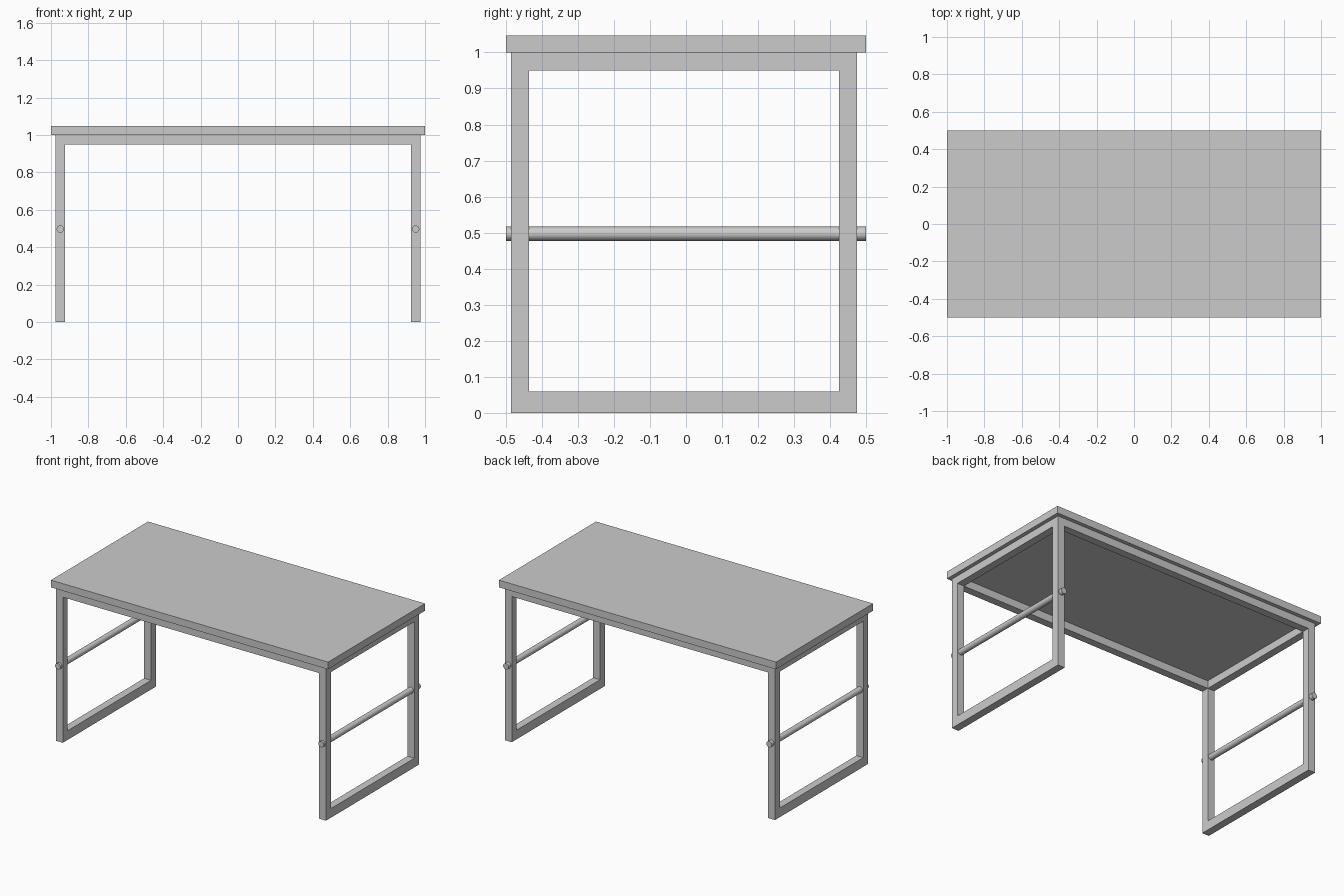
import bpy
import bmesh
from math import radians
from mathutils import Matrix, Vector

default = bpy.data.objects.get("Cube")
if default:
    bpy.data.objects.remove(default)

GREY = (0.6, 0.6, 0.6, 1)
grey = bpy.data.materials.new("light grey")
grey.use_nodes = True
grey.diffuse_color = GREY
grey.node_tree.nodes["Principled BSDF"].inputs["Base Color"].default_value = GREY

# Shared dimensions
FRAME_X, TUBE = 0.95, 0.05
FRONT, BACK = -0.485, 0.475
FRAME_TOP, TABLE_TOP = 1.0, 1.047


def finish(name, bm):
    bmesh.ops.recalc_face_normals(bm, faces=bm.faces)
    mesh = bpy.data.meshes.new(name)
    bm.to_mesh(mesh)
    bm.free()
    mesh.materials.append(grey)
    obj = bpy.data.objects.new(name, mesh)
    bpy.context.collection.objects.link(obj)
    return obj


def box(name, low, high):
    low, high = Vector(low), Vector(high)
    bm = bmesh.new()
    bmesh.ops.create_cube(bm, size=1)
    bmesh.ops.scale(bm, vec=high - low, verts=bm.verts)
    bmesh.ops.translate(bm, vec=(low + high) / 2, verts=bm.verts)
    return finish(name, bm)


def leg_frame(name, x):
    """Closed rectangular loop of square tube, standing in the yz plane."""
    def loop(y0, y1, z0, z1):
        corners = ((y0, z0), (y1, z0), (y1, z1), (y0, z1))
        return [bm.verts.new((x - TUBE / 2, y, z)) for y, z in corners]

    bm = bmesh.new()
    outer = loop(FRONT, BACK, 0, FRAME_TOP)
    inner = loop(FRONT + TUBE, BACK - TUBE, 0.06, FRAME_TOP - TUBE)
    for i in range(4):
        j = (i + 1) % 4
        bm.faces.new((outer[i], outer[j], inner[j], inner[i]))
    result = bmesh.ops.extrude_face_region(bm, geom=bm.faces[:])
    moved = [v for v in result["geom"] if isinstance(v, bmesh.types.BMVert)]
    bmesh.ops.translate(bm, vec=(TUBE, 0, 0), verts=moved)
    return finish(name, bm)


def cross_bar(name, x):
    """Round bar running front to back through the legs."""
    bm = bmesh.new()
    bmesh.ops.create_cone(
        bm, cap_ends=True, segments=32, radius1=0.0195, radius2=0.0195, depth=1,
        matrix=Matrix.Translation((x, 0, 0.497)) @ Matrix.Rotation(radians(90), 4, "X"))
    obj = finish(name, bm)
    bpy.ops.object.select_all(action="DESELECT")
    obj.select_set(True)
    bpy.context.view_layer.objects.active = obj
    bpy.ops.object.shade_smooth_by_angle(angle=radians(40))
    return obj


# Table top
box("table_top", (-1, -0.5, FRAME_TOP), (1, 0.5, TABLE_TOP))

# Leg frames with their bars
for side, sign in (("left", 1), ("right", -1)):
    leg_frame(side + "_leg_frame", sign * FRAME_X)
    cross_bar(side + "_cross_bar", sign * FRAME_X)

# Long rails under the top, between the leg frames
rail_x = FRAME_X - TUBE / 2
for name, y in (("front_rail", FRONT), ("back_rail", BACK - TUBE)):
    box(name, (-rail_x, y, FRAME_TOP - TUBE), (rail_x, y + TUBE, FRAME_TOP))
